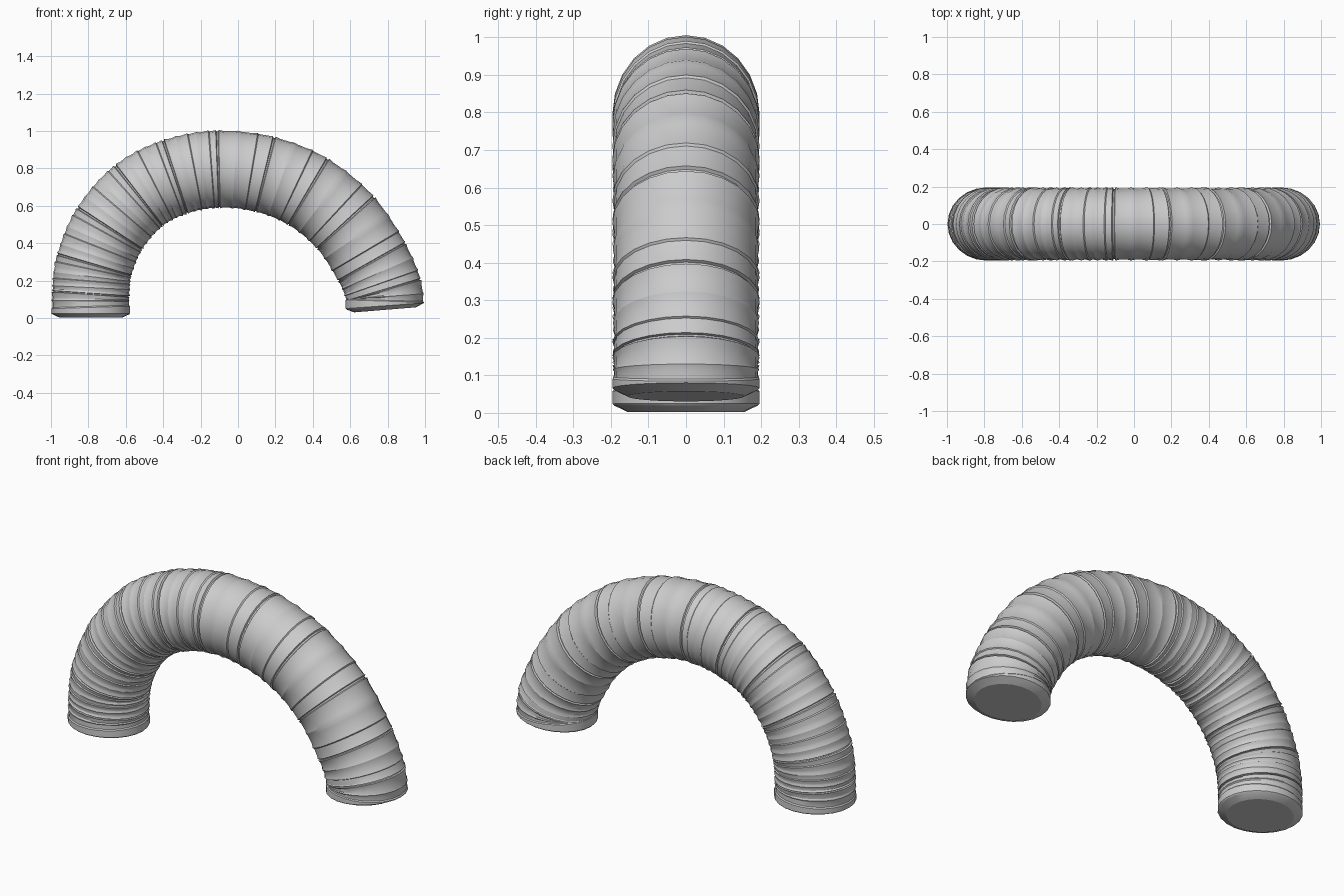
import bpy, bmesh, math
from mathutils import Vector

if "Cube" in bpy.data.objects:
    bpy.data.objects.remove(bpy.data.objects["Cube"], do_unlink=True)

SIDES = 24
RADIUS = 0.19
WIDEN = 1.07    # the hose is slightly flattened sideways


def make_material(name, value):
    mat = bpy.data.materials.new(name)
    mat.use_nodes = True
    colour = (value, value, value, 1)
    mat.diffuse_color = colour
    mat.node_tree.nodes["Principled BSDF"].inputs["Base Color"].default_value = colour
    return mat


grey = make_material("light duct grey", 0.6)

# Centre line of the bent hose; its inner points are the main joints
joints = [Vector((x, 0, z)) for x, z in [
    (-.787, .022), (-.787, .13), (-.768, .285), (-.685, .48), (-.53, .655),
    (-.335, .755), (-.105, .796), (.145, .768), (.375, .675), (.575, .51),
    (.715, .30), (.778, .15), (.785, .064)]]


def centre(u):
    """Point on a smooth curve through the joints; whole u is a joint."""
    i = min(max(int(u), 0), len(joints) - 2)
    t = u - i
    b, c = joints[i], joints[i + 1]
    a = joints[i - 1] if i else b * 2 - c
    d = joints[i + 2] if i + 2 < len(joints) else c * 2 - b
    return (b * 2 + (c - a) * t + (a * 2 - b * 5 + c * 4 - d) * t ** 2
            + (b * 3 - a - c * 3 + d) * t ** 3) / 2


def ring(bm, u, radius, push=0):
    """Oval of vertices square to the centre line."""
    along = (centre(u + .01) - centre(u - .01)).normalized()
    across = Vector((0, 1, 0)).cross(along) * WIDEN
    mid = centre(u) + along * push
    angles = [math.tau * k / SIDES for k in range(SIDES)]
    return [bm.verts.new(mid + across * (radius * math.cos(a))
                         + Vector((0, radius * math.sin(a), 0))) for a in angles]


def swell(u):
    """Soft raised rib."""
    return [(u - .07, .001), (u, .005), (u + .07, .001)]


def step(u):
    """Slow rise ending in a sharp little ledge."""
    return [(u - .1, .001), (u, .006), (u + .02, .001)]


# Corrugation: a groove at each joint, with swells and ledges between
last = len(joints) - 1
profile = [(.02, .006), (.34, .006), (.4, .001)] + swell(.7)
for j in range(1, last):
    profile += [(j - .07, .003), (j - .03, .006), (j - .015, -.002),
                (j + .01, -.002), (j + .025, .006), (j + .1, .001)]
    if j < last - 1:
        if j < 6:
            profile += swell(.24 + j) + step(.46 + j) + swell(.62 + j) + step(.84 + j)
        else:
            profile += swell(.36 + j) + step(.7 + j)
profile += swell(last - .65) + [(last - .4, .001), (last - .34, .006), (last - .02, .006)]

# Hose body
bm = bmesh.new()
rings = [ring(bm, u, RADIUS + extra) for u, extra in profile]

# Bevelled rims and flat end plates
for u, sign in ((0, -1), (last, 1)):
    for radius, push in ((.192, .002), (.155, .02)):
        new = ring(bm, u, radius, sign * push)
        rings.insert(0 if sign < 0 else len(rings), new)

for a, b in zip(rings, rings[1:]):
    for k in range(SIDES):
        n = (k + 1) % SIDES
        bm.faces.new((a[k], a[n], b[n], b[k]))
bm.faces.new(rings[0])
bm.faces.new(rings[-1])
bmesh.ops.recalc_face_normals(bm, faces=bm.faces)

mesh = bpy.data.meshes.new("flexible_hose")
bm.to_mesh(mesh)
bm.free()
mesh.materials.append(grey)
hose = bpy.data.objects.new("flexible_hose", mesh)
bpy.context.collection.objects.link(hose)
bpy.context.view_layer.objects.active = hose
hose.select_set(True)
bpy.ops.object.shade_smooth_by_angle(angle=math.radians(24))
